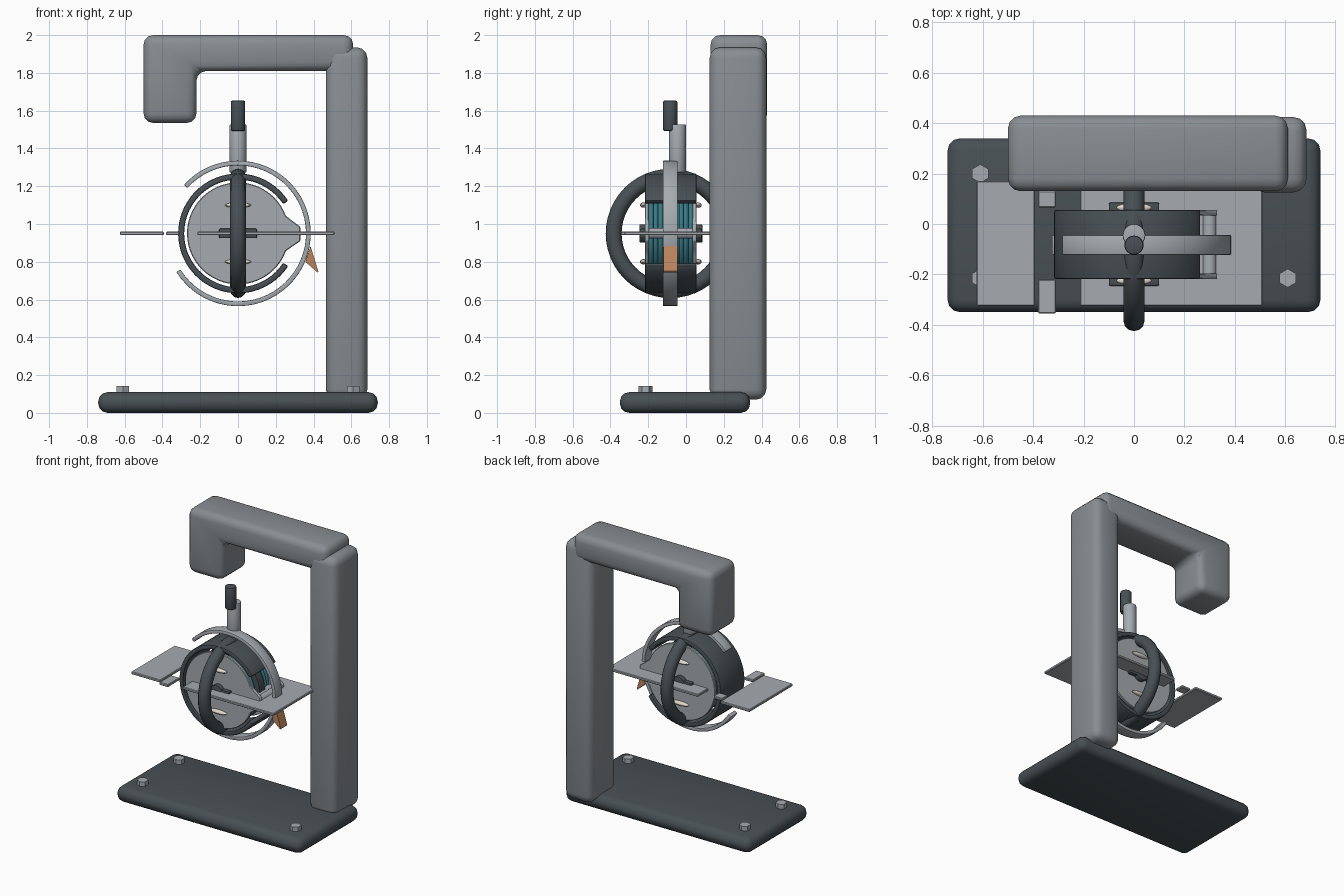
import bpy, bmesh
from math import radians, cos, sin, pi
from mathutils import Matrix, Vector

if "Cube" in bpy.data.objects:
    bpy.data.objects.remove(bpy.data.objects["Cube"])

CX, CY, CZ = 0.0, -0.08, 0.95   # centre of the round device


def material(name, rgb):
    m = bpy.data.materials.new(name)
    m.diffuse_color = (*rgb, 1)
    m.use_nodes = True
    m.node_tree.nodes["Principled BSDF"].inputs["Base Color"].default_value = m.diffuse_color
    return m


DARK = material("dark_metal", (0.065, 0.08, 0.09))
MID = material("grey_frame", (0.25, 0.27, 0.29))
LIGHT = material("light_metal", (0.38, 0.41, 0.44))
TEAL = material("teal_coil", (0.04, 0.2, 0.24))
COPPER = material("copper", (0.5, 0.23, 0.11))
CREAM = material("cream", (0.75, 0.7, 0.6))


def finish(bm, name, mat, bevel=0.0, segments=3):
    bmesh.ops.recalc_face_normals(bm, faces=bm.faces)
    if bevel:
        sharp = [e for e in bm.edges if e.calc_face_angle(0) > radians(40)]
        bmesh.ops.bevel(bm, geom=sharp, offset=bevel, segments=segments,
                        profile=0.5, affect='EDGES', clamp_overlap=True)
    me = bpy.data.meshes.new(name)
    bm.to_mesh(me)
    bm.free()
    ob = bpy.data.objects.new(name, me)
    bpy.context.collection.objects.link(ob)
    me.materials.append(mat)
    bpy.ops.object.select_all(action='DESELECT')
    ob.select_set(True)
    bpy.context.view_layer.objects.active = ob
    bpy.ops.object.shade_smooth_by_angle(angle=radians(35))
    return ob


def prism(name, pts, y0, y1, mat, bevel=0.0, segments=3):
    """Outline in x,z extruded along y."""
    bm = bmesh.new()
    face = bm.faces.new([bm.verts.new((x, y0, z)) for x, z in pts])
    ext = bmesh.ops.extrude_face_region(bm, geom=[face])
    verts = [g for g in ext["geom"] if isinstance(g, bmesh.types.BMVert)]
    bmesh.ops.translate(bm, vec=(0, y1 - y0, 0), verts=verts)
    return finish(bm, name, mat, bevel, segments)


def box(name, x0, x1, y0, y1, z0, z1, mat, bevel=0.0, segments=3):
    pts = [(x0, z0), (x1, z0), (x1, z1), (x0, z1)]
    return prism(name, pts, y0, y1, mat, bevel, segments)


def arc(r, a0, a1, n):
    return [(CX + r * cos(radians(a0 + (a1 - a0) * i / n)),
             CZ + r * sin(radians(a0 + (a1 - a0) * i / n))) for i in range(n + 1)]


def band(name, r_in, r_out, a0, a1, y0, y1, mat, bevel):
    return prism(name, arc(r_out, a0, a1, 48) + arc(r_in, a1, a0, 48), y0, y1, mat, bevel, 2)


def rod(name, centre, r, length, mat, axis='Z', sides=24, bevel=0.0):
    bm = bmesh.new()
    rot = {'Z': Matrix(), 'Y': Matrix.Rotation(pi / 2, 4, 'X'),
           'X': Matrix.Rotation(pi / 2, 4, 'Y')}[axis]
    bmesh.ops.create_cone(bm, cap_ends=True, segments=sides, radius1=r, radius2=r, depth=length,
                          matrix=Matrix.Translation(centre) @ rot)
    return finish(bm, name, mat, bevel, 2)


def torus(name, centre, major, minor, mat, axis):
    bpy.ops.mesh.primitive_torus_add(
        major_radius=major, minor_radius=minor, major_segments=48, minor_segments=12,
        location=centre, rotation=(0, pi / 2, 0) if axis == 'X' else (pi / 2, 0, 0))
    ob = bpy.context.object
    ob.name = name
    ob.data.materials.append(mat)
    bpy.ops.object.shade_smooth()
    return ob


# Stand: base, column and hooked top arm
box("base", -0.74, 0.74, -0.35, 0.34, 0.0, 0.11, DARK, 0.05)
box("column", 0.465, 0.685, 0.125, 0.425, 0.07, 1.935, MID, 0.055)
prism("top_arm", [(-0.5, 1.535), (-0.22, 1.535), (-0.22, 1.81), (0.61, 1.81),
                  (0.61, 2.0), (-0.5, 2.0)], 0.13, 0.43, MID, 0.05)

# Hex bolts on the base
for x in (-0.61, 0.61):
    for y in (-0.215, 0.2):
        rod("base_bolt", (x, y, 0.12), 0.037, 0.045, LIGHT, sides=6)

# Round housing open on the right, and the outer guide ring
band("housing_ring", 0.285, 0.317, 33, 327, -0.218, 0.056, DARK, 0.008)
band("guide_ring", 0.36, 0.385, 138, -148, -0.122, -0.044, LIGHT, 0.004)

# Side plates with a tab on the right, joined by a cross bar
outline = arc(0.27, 20, 340, 48) + [(0.33, 0.91), (0.33, 0.985)]
for y0, y1 in ((-0.218, -0.196), (0.034, 0.056)):
    prism("side_plate", outline, y0, y1, LIGHT, 0.004, 1)
rod("cross_bar", (0.3, CY, 0.95), 0.028, 0.25, LIGHT, 'Y')

# Core and teal windings
rod("core_drum", (CX, CY, CZ), 0.2, 0.24, TEAL, 'Y', 48)
rod("core_divider", (CX, CY, CZ), 0.25, 0.06, DARK, 'Y', 48)
for y in (-0.185, -0.16, -0.135, -0.025, 0.0, 0.025):
    torus("coil_winding", (CX, y, CZ), 0.215, 0.013, TEAL, 'Y')

# Upright hoop crossing the housing
torus("upright_hoop", (CX, CY - 0.003, CZ), 0.3, 0.042, DARK, 'X')

# Hubs and cream pins on both faces
for s in (-1, 1):
    box("hub_bar", -0.1, 0.1, CY + s * 0.145 - 0.02, CY + s * 0.145 + 0.02,
        0.925, 0.975, DARK, 0.006, 2)
    rod("hub", (CX, CY + s * 0.147, CZ), 0.048, 0.04, DARK, 'Y', 24, 0.006)
    for z in (0.8, 1.1):
        bm = bmesh.new()
        bmesh.ops.create_uvsphere(
            bm, u_segments=16, v_segments=10, radius=1,
            matrix=Matrix.Translation((CX, CY + s * 0.145, z)) @
            Matrix.Diagonal((0.07, 0.018, 0.014, 1)))
        finish(bm, "face_pin", CREAM)

# Horizontal plates with two small clips
box("right_plate", -0.215, 0.51, -0.325, 0.17, 0.941, 0.96, LIGHT, 0.004, 1)
box("left_plate", -0.625, -0.393, -0.325, 0.17, 0.941, 0.96, LIGHT, 0.004, 1)
for y0, y1 in ((-0.355, -0.22), (0.065, 0.13)):
    box("plate_clip", -0.38, -0.31, y0, y1, 0.941, 0.96, LIGHT, 0.004, 1)

# Handle stem, grip and copper trigger
rod("handle_stem", (CX, -0.045, 1.4), 0.045, 0.255, LIGHT, bevel=0.006)
rod("handle_grip", (CX, -0.084, 1.573), 0.038, 0.16, DARK, bevel=0.008)
prism("trigger", [(0.384, 0.883), (0.357, 0.80), (0.42, 0.744), (0.425, 0.75)],
      -0.12, -0.046, COPPER)
